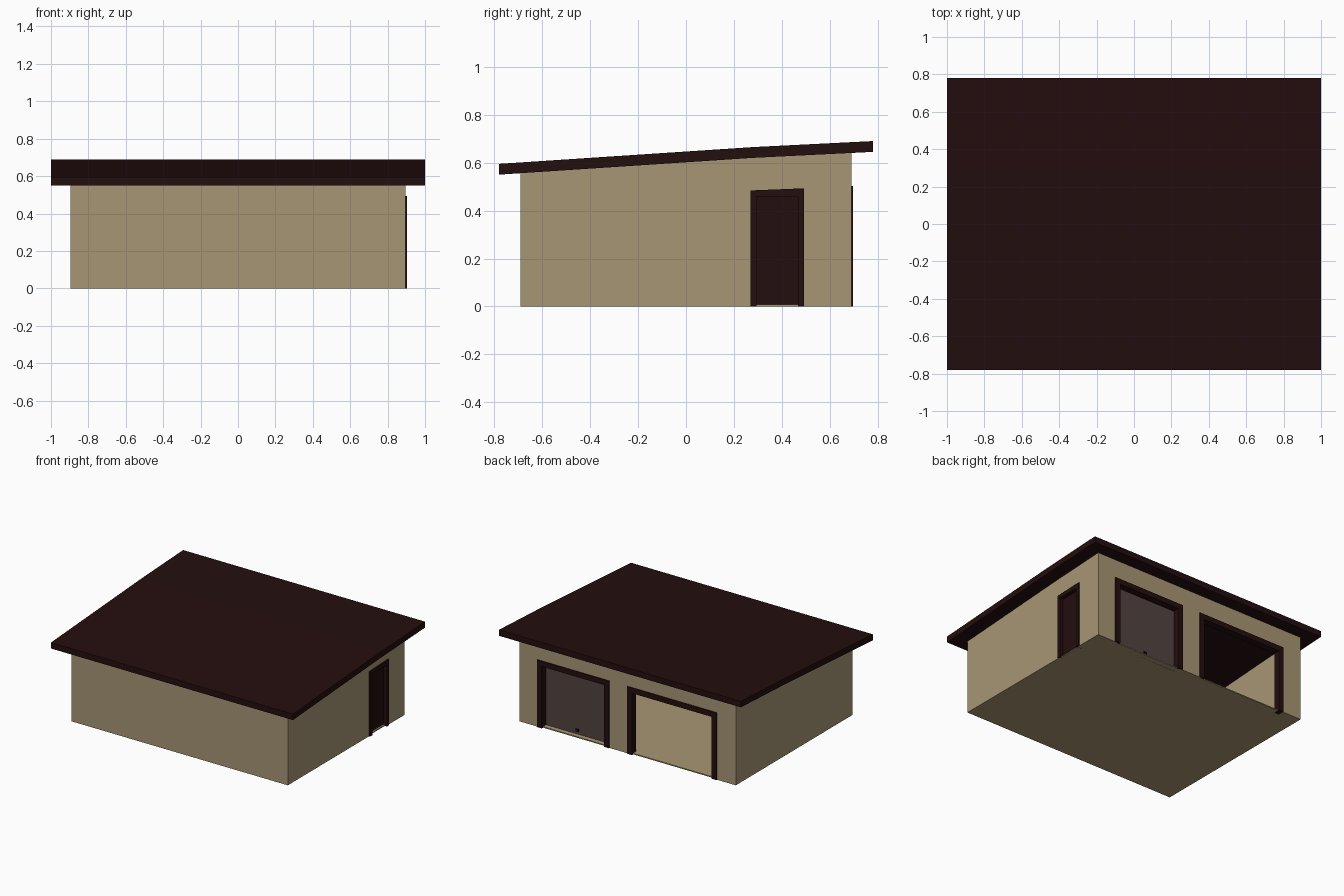
import bpy, bmesh
from mathutils import Vector

if "Cube" in bpy.data.objects:
    bpy.data.objects.remove(bpy.data.objects["Cube"])


def material(name, rgb):
    m = bpy.data.materials.new(name)
    m.diffuse_color = (*rgb, 1)
    m.use_nodes = True
    m.node_tree.nodes["Principled BSDF"].inputs["Base Color"].default_value = m.diffuse_color
    return m


TAN = material("tan wall", (0.39, 0.305, 0.175))
DARK = material("dark maroon", (0.0176, 0.0044, 0.0046))
GREY = material("grey brown door", (0.085, 0.058, 0.053))


def prism(name, points, offset, mat):
    """Extrude a flat outline along an offset vector into a closed solid."""
    bm = bmesh.new()
    face = bm.faces.new([bm.verts.new(p) for p in points])
    new = bmesh.ops.extrude_face_region(bm, geom=[face], use_keep_orig=True)
    verts = [g for g in new["geom"] if isinstance(g, bmesh.types.BMVert)]
    bmesh.ops.translate(bm, vec=Vector(offset), verts=verts)
    bmesh.ops.recalc_face_normals(bm, faces=bm.faces)
    mesh = bpy.data.meshes.new(name)
    bm.to_mesh(mesh)
    bm.free()
    mesh.materials.append(mat)
    obj = bpy.data.objects.new(name, mesh)
    bpy.context.collection.objects.link(obj)
    return obj


def box(name, x, y, z, mat):
    pts = [(x[0], y[0], z[0]), (x[1], y[0], z[0]), (x[1], y[1], z[0]), (x[0], y[1], z[0])]
    return prism(name, pts, (0, 0, z[1] - z[0]), mat)


W, D, T = 0.895, 0.69, 0.008      # wall half width, half depth, thickness
ROOF = [(-0.78, 0.55), (0.28, 0.62), (0.78, 0.645)]   # underside profile (y, z)


def under(y):
    """Height of the roof underside."""
    for (a, za), (b, zb) in zip(ROOF, ROOF[1:]):
        if y <= b:
            return za + (zb - za) * (y - a) / (b - a)


# Roof slab with a slight bend
outline = ROOF + [(y, z + 0.045) for y, z in reversed(ROOF)]
prism("roof", [(-1, y, z) for y, z in outline], (2, 0, 0), DARK)

# Floor and front wall
box("floor", (-W + T, W - T), (-D + T, D - T), (0, T), TAN)
box("front_wall", (-W + T, W - T), (-D, -D + T), (0, under(-D)), TAN)

# Left wall, and right wall with a doorway notch
top = [(D, under(D)), (0.28, 0.62), (-D, under(-D))]
prism("left_wall", [(-W, y, z) for y, z in [(-D, 0), (D, 0)] + top], (T, 0, 0), TAN)
notch = [(0.285, 0), (0.285, 0.475), (0.475, 0.475), (0.475, 0)]
prism("right_wall", [(W, y, z) for y, z in [(-D, 0)] + notch + [(D, 0)] + top], (-T, 0, 0), TAN)

# Back wall with two garage openings
BAYS = [("open_bay", -0.74, 0.0), ("closed_bay", 0.15, 0.745)]
pts = [(-W + T, 0)]
for _, a, b in BAYS:
    pts += [(a + .02, 0), (a + .02, 0.48), (b - .02, 0.48), (b - .02, 0)]
pts += [(W - T, 0), (W - T, under(D)), (-W + T, under(D))]
prism("back_wall", [(x, D, z) for x, z in pts], (0, -T, 0), TAN)

# Garage door frames
for name, a, b in BAYS:
    f = [(a, 0), (a, 0.502), (b, 0.502), (b, 0), (b - .04, 0), (b - .04, 0.462), (a + .04, 0.462), (a + .04, 0)]
    prism(name + "_frame", [(x, 0.697, z) for x, z in f], (0, -0.052, 0), DARK)

# Closed garage door and its handle
box("garage_door", (0.18, 0.715), (0.635, 0.646), (0, 0.48), GREY)
box("garage_door_handle", (0.434, 0.456), (0.646, 0.656), (0.03, 0.048), DARK)

# Side door and frame
f = [(0.27, 0), (0.27, 0.484), (0.493, 0.493), (0.493, 0),
     (0.468, 0), (0.468, 0.458), (0.295, 0.458), (0.295, 0)]
prism("side_door_frame", [(0.904, y, z) for y, z in f], (-0.04, 0, 0), DARK)
box("side_door", (0.862, 0.875), (0.285, 0.475), (0, 0.47), DARK)
